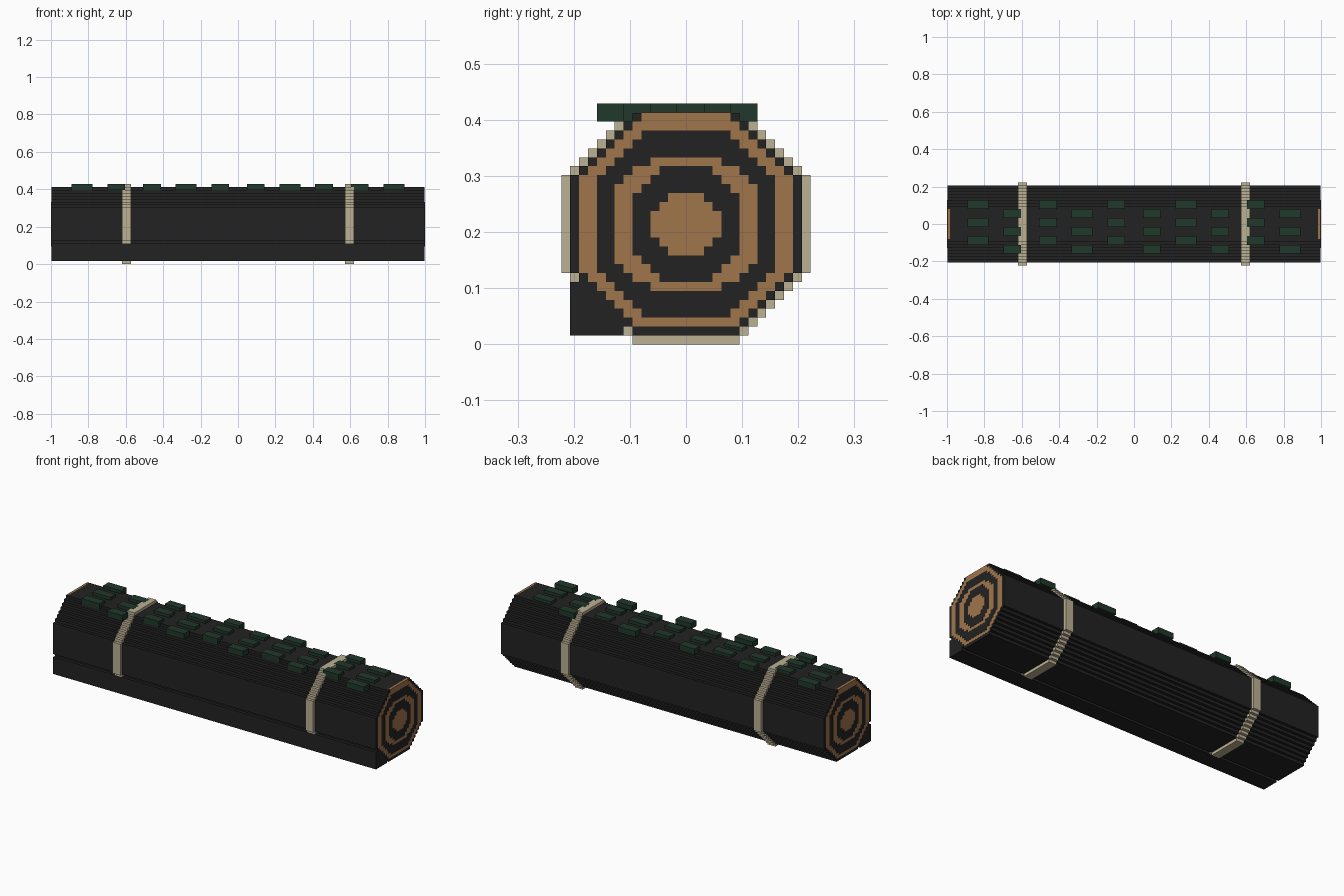
import bpy
import bmesh

V = 2 / 126  # block size

if "Cube" in bpy.data.objects:
    bpy.data.objects.remove(bpy.data.objects["Cube"])


def material(name, rgb):
    m = bpy.data.materials.new(name)
    m.use_nodes = True
    m.diffuse_color = (*rgb, 1)
    m.node_tree.nodes["Principled BSDF"].inputs["Base Color"].default_value = (*rgb, 1)
    return m


dark = material("charcoal foam", (0.016, 0.016, 0.016))
brown = material("tan edge", (0.352, 0.178, 0.070))
cream = material("cream strap", (0.503, 0.440, 0.296))
green = material("dark green nub", (0.015, 0.040, 0.024))


def finish(bm, name, mat):
    bmesh.ops.recalc_face_normals(bm, faces=bm.faces)
    mesh = bpy.data.meshes.new(name)
    bm.to_mesh(mesh)
    bm.free()
    mesh.materials.append(mat)
    obj = bpy.data.objects.new(name, mesh)
    bpy.context.collection.objects.link(obj)
    return obj


def stepped_prism(name, mat, x0, x1, first, last, side, slope, end=None):
    """Stepped octagon along x: rows first..last, half width capped at side."""
    right = []
    for row in range(first, last + 1):
        step = min(row - first, last - row)
        w = end if end and step == 0 else min(side, slope + step)
        right += [(w * V, row * V), (w * V, (row + 1) * V)]
    outline = right + [(-y, z) for y, z in reversed(right)]
    # drop points in the middle of straight runs
    n = len(outline)
    keep = []
    for i, p in enumerate(outline):
        a, b = outline[i - 1], outline[(i + 1) % n]
        if p != a and not (a[0] == p[0] == b[0]):
            keep.append(p)
    bm = bmesh.new()
    face = bm.faces.new([bm.verts.new((x0, y, z)) for y, z in keep])
    ext = bmesh.ops.extrude_face_region(bm, geom=[face])
    bmesh.ops.translate(bm, vec=(x1 - x0, 0, 0),
                        verts=[g for g in ext["geom"] if isinstance(g, bmesh.types.BMVert)])
    return finish(bm, name, mat)


def box(name, mat, x, y, z):
    bm = bmesh.new()
    bmesh.ops.create_cube(bm, size=1)
    for v in bm.verts:
        for i, (lo, hi) in enumerate((x, y, z)):
            v.co[i] = lo if v.co[i] < 0 else hi
    return finish(bm, name, mat)


# Rolled mat and its loose end flap
L = 0.997
stepped_prism("mat_roll", dark, -L, L, 1, 25, 13, 6)
box("mat_flap", dark, (-L, L), (-13 * V, -7 * V), (V, 7 * V))

# Spiral pattern on both ends, as thin stacked plates
plates = [("outer_ring", brown, 2, 24, 12, 6, None),
          ("outer_gap", dark, 3, 23, 10, 5, None),
          ("inner_ring", brown, 6, 20, 8, 5, 4),
          ("inner_gap", dark, 7, 19, 6, 3, None),
          ("roll_core", brown, 10, 16, 4, 2, None)]
for s, label in ((1, "left"), (-1, "right")):
    for i, (name, mat, first, last, side, slope, end) in enumerate(plates):
        stepped_prism(f"{label}_{name}", mat, s * (L - 0.002), s * (L + 0.0006 * (i + 1)),
                      first, last, side, slope, end)
    a, b = sorted((s * (1 - V), s * (L + 0.0006)))
    box(f"{label}_top_edge", brown, (a, b), (-5 * V, 5 * V), (25 * V, 26 * V + 0.0006))

    # Strap around the roll
    a, b = sorted((s * 36 * V, s * 39 * V))
    stepped_prism(f"{label}_strap", cream, a, b, 0, 26, 14, 6)

# Nubs on the top, in staggered columns
half = [(3, 9), (14, 21), (26, 32), (38, 44), (49, 56)]
columns = [(-b, -a) for a, b in reversed(half)] + half
for i, (a, b) in enumerate(columns):
    for j in range(3):
        y = 5 - 6 * j - 3 * (i % 2)
        box(f"nub_{i + 1}_{j + 1}", green, (a * V, b * V), (y * V, (y + 3) * V),
            (25 * V, 27 * V + 0.0006))
